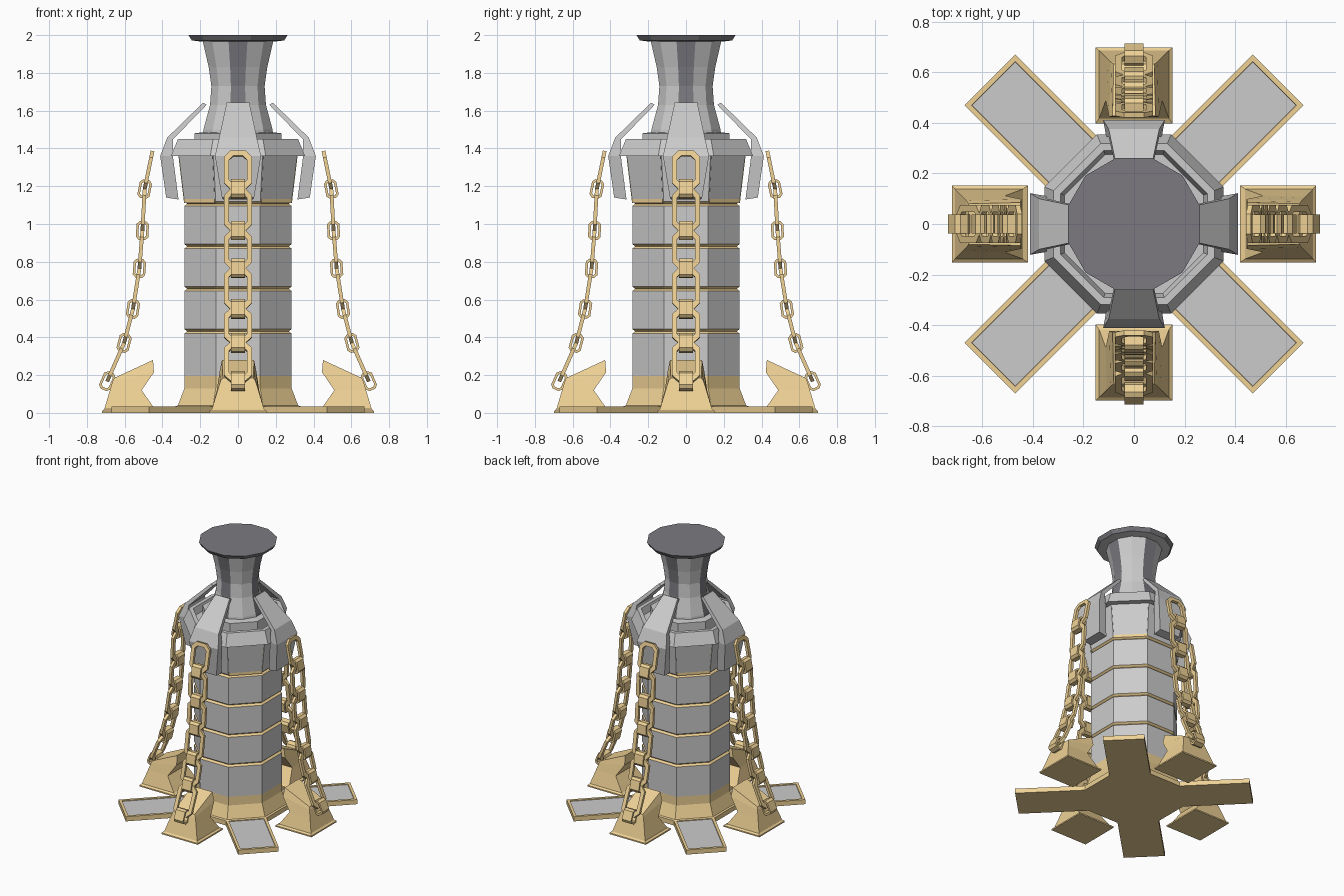
import bpy, bmesh
from math import cos, sin, pi, radians
from mathutils import Matrix, Vector

if "Cube" in bpy.data.objects:
    bpy.data.objects.remove(bpy.data.objects["Cube"])


def material(name, color):
    m = bpy.data.materials.new(name)
    m.diffuse_color = (*color, 1)
    m.use_nodes = True
    m.node_tree.nodes["Principled BSDF"].inputs["Base Color"].default_value = m.diffuse_color
    return m


GOLD = material("brass", (0.86, 0.64, 0.3))
DARK = material("dark_metal", (0.2, 0.195, 0.215))
GREY = material("grey_metal", (0.8, 0.8, 0.8))
MATS = (GREY, GOLD, DARK)
G, B, D = 0, 1, 2


def to_mesh(name, bm):
    bmesh.ops.recalc_face_normals(bm, faces=bm.faces)
    me = bpy.data.meshes.new(name)
    bm.to_mesh(me)
    bm.free()
    for m in MATS:
        me.materials.append(m)
    return me


def place(name, me, matrix=Matrix()):
    ob = bpy.data.objects.new(name, me)
    bpy.context.collection.objects.link(ob)
    ob.matrix_world = matrix
    return ob


def around(name, me, start=0, y_shift=0):
    """Four copies around the tower, optionally nearer on the y axis."""
    obs = []
    for k in range(4):
        shift = Matrix.Translation((y_shift if k % 2 else 0, 0, 0))
        obs.append(place(f"{name}_{k + 1}", me,
                         Matrix.Rotation(radians(start + 90 * k), 4, 'Z') @ shift))
    return obs


def loft(bm, loops, mat=G, capped=True, face_mat=None):
    """Skin a list of equal-length point loops."""
    rows = [[bm.verts.new(p) for p in lp] for lp in loops]
    n = len(rows[0])
    for j in range(len(rows) - 1):
        for i in range(n):
            k = (i + 1) % n
            f = bm.faces.new((rows[j][i], rows[j][k], rows[j + 1][k], rows[j + 1][i]))
            f.material_index = face_mat(i, j) if face_mat else mat
    if capped:
        for r, j in ((rows[0], 0), (rows[-1], len(rows) - 2)):
            bm.faces.new(r).material_index = face_mat(0, j) if face_mat else mat


def lathe(name, sides, profile, face_mat):
    """Faceted turning; profile holds (apothem, z), flats face the axes."""
    bm = bmesh.new()
    loops = []
    for a, z in profile:
        r = a / cos(pi / sides)
        loops.append([(r * cos((i + .5) * 2 * pi / sides),
                       r * sin((i + .5) * 2 * pi / sides), z) for i in range(sides)])
    loft(bm, loops, face_mat=face_mat)
    return place(name, to_mesh(name, bm))


def section(inner, outer, hw_in, hw_out):
    """Rectangular cross-section lying across the local x axis."""
    return [(inner[0], -hw_in, inner[1]), (outer[0], -hw_out, outer[1]),
            (outer[0], hw_out, outer[1]), (inner[0], hw_in, inner[1])]


# Octagonal base and tower with notched brass bands
lathe("tower_base", 8, [(.33, 0), (.33, .035), (.318, .04), (.284, .13), (.284, .195)],
      lambda i, j: B)
profile, rows = [(.284, .195)], []
for z in (.42, .645, .87, 1.095):
    profile += [(.284, z), (.27, z + .012), (.284, z + .024)]
    rows += [G, B, B]
profile.append((.315, 1.37))
rows.append(G)
lathe("tower_body", 8, profile, lambda i, j: rows[j])

# Sloped collar and ring under the neck
lathe("collar", 8, [(.3, 1.36), (.355, 1.36), (.318, 1.45), (.29, 1.45), (.275, 1.4)],
      lambda i, j: G)
lathe("neck_ring", 8, [(.23, 1.39), (.23, 1.48), (.19, 1.485)], lambda i, j: G)

# Twelve-sided waisted neck with dark panels on the axes, and its cap
lathe("neck", 12, [(.188, 1.45), (.183, 1.5), (.148, 1.63), (.141, 1.73),
                   (.155, 1.83), (.186, 1.965)],
      lambda i, j: D if i % 3 == 2 else G)
lathe("neck_cap", 12, [(.19, 1.965), (.245, 1.972), (.262, 2.0)],
      lambda i, j: G if j == 0 else D)

# Curved plates over the shoulders
bm = bmesh.new()
loft(bm, [section((.165, 1.632), (.185, 1.642), .06, .06),
          section((.345, 1.447), (.375, 1.457), .1, .1),
          section((.345, 1.36), (.412, 1.36), .11, .122),
          section((.315, 1.13), (.38, 1.14), .08, .085)])
around("shoulder_plate", to_mesh("shoulder_plate", bm))

# Brass window frames on the diagonal faces
bm = bmesh.new()
f = bm.faces.new([bm.verts.new(p) for p in ((.289, -.115, 1.122), (.289, .115, 1.122),
                                            (.318, .128, 1.37), (.318, -.128, 1.37))])
f.material_index = B
bmesh.ops.inset_individual(bm, faces=[f], thickness=.026)
bmesh.ops.delete(bm, geom=[f], context='FACES_ONLY')
for ob in around("window_frame", to_mesh("window_frame", bm), 45):
    mod = ob.modifiers.new("thickness", 'SOLIDIFY')
    mod.thickness, mod.offset = .02, 0

# Diagonal feet with inset grey panels
bm = bmesh.new()
loft(bm, [section((.2, z), (.806, z), .1415, .1415) for z in (0, .035)], B)
bm.normal_update()
bmesh.ops.recalc_face_normals(bm, faces=bm.faces)
top = max(bm.faces, key=lambda f: f.calc_center_median().z)
bmesh.ops.inset_individual(bm, faces=[top], thickness=.028)
bmesh.ops.inset_individual(bm, faces=[top], thickness=.001, depth=-.006)
top.material_index = G
around("foot", to_mesh("foot", bm), 45)

# Chain anchors: flared blocks with a sloping top and undercut inner side
bm = bmesh.new()
loft(bm, [section((.42, 0), (.72, 0), .152, .152),
          section((.42, .01), (.72, .01), .152, .152),
          section((.44, .02), (.708, .02), .138, .138),
          section((.51, .12), (.678, .12), .112, .108),
          section((.445, .215), (.663, .17), .098, .092),
          section((.45, .28), (.655, .185), .085, .08)], B)
around("chain_anchor", to_mesh("chain_anchor", bm), 0, -.022)


def link(bm, center, direction, width, length, bar, depth, chamfer, turned):
    """Chamfered rectangular ring, long axis along direction in the xz plane."""
    v = direction.normalized()
    side, out = Vector((0, 1, 0)), Vector((-v.z, 0, v.x))
    u, w = (out, side) if turned else (side, out)

    def ring(a, b, c, d):
        pts = ((a, b - c), (a - c, b), (c - a, b), (-a, b - c),
               (-a, c - b), (c - a, -b), (a - c, -b), (a, c - b))
        return [center + u * x + v * y + w * d for x, y in pts]
    a, b, h = width / 2, length / 2, depth / 2
    outer = (a, b, chamfer)
    inner = (a - bar, b - bar, chamfer * .6)
    loops = [ring(*outer, -h), ring(*outer, h), ring(*inner, h), ring(*inner, -h)]
    loft(bm, loops + loops[:1], B, capped=False)


# Hanging chains: long flat links joined by short broad ones
nodes = [Vector((x, 0, z)) for x, z in ((.453, 1.385), (.494, 1.185), (.506, .965),
         (.522, .765), (.556, .55), (.603, .37), (.692, .168))]
bm = bmesh.new()
for p, q in zip(nodes, nodes[1:]):
    d = q - p
    link(bm, (p + q) / 2, d, .15, d.length + .004, .028, .02, .035, False)
    link(bm, q, d, .066, .1, .013, .076, .016, True)
bmesh.ops.remove_doubles(bm, verts=bm.verts, dist=.0001)
around("chain", to_mesh("chain", bm), 0, -.022)
